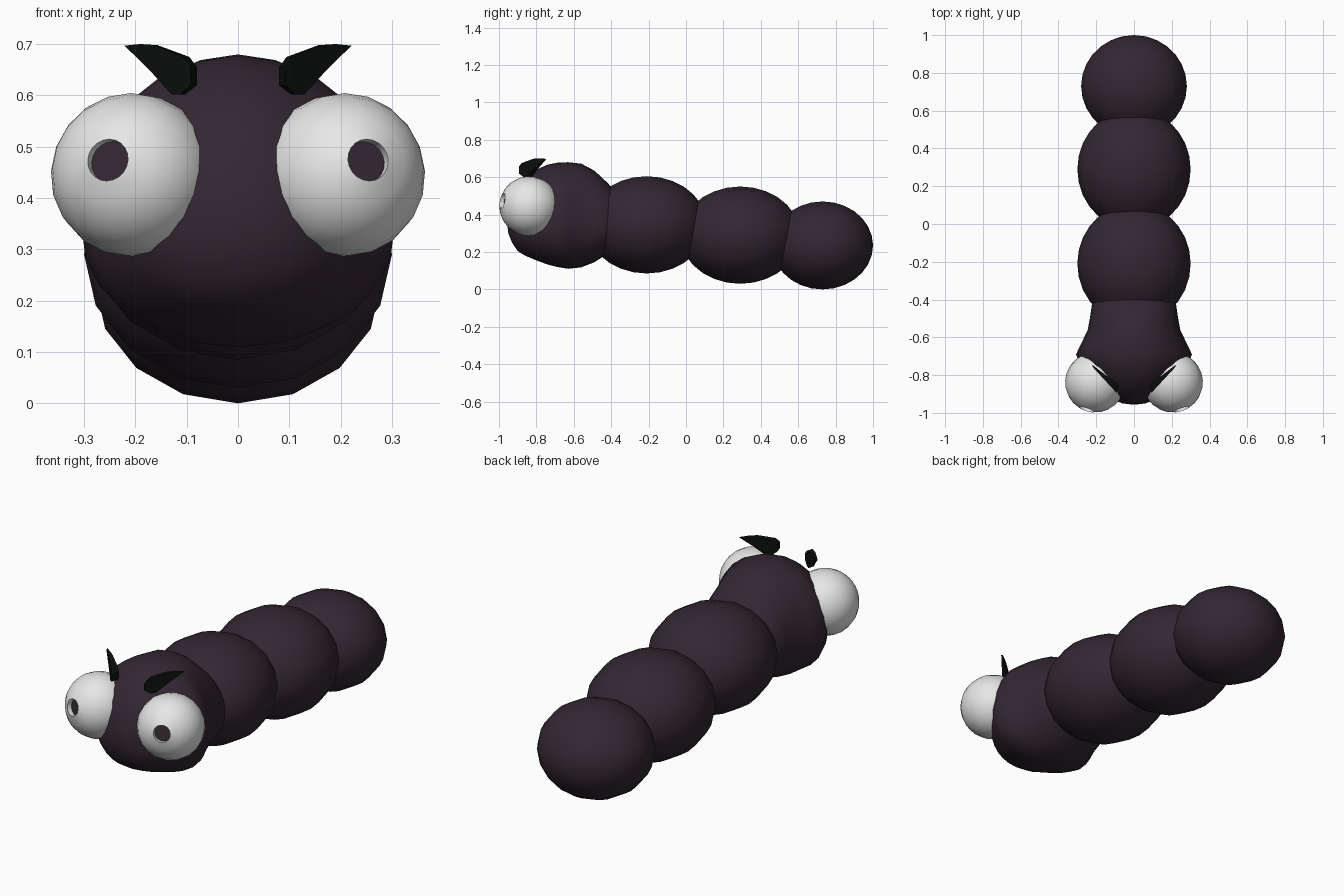
import bpy, bmesh, math
from mathutils import Vector

if "Cube" in bpy.data.objects:
    bpy.data.objects.remove(bpy.data.objects["Cube"])


def material(name, rgb):
    m = bpy.data.materials.new(name)
    m.diffuse_color = (*rgb, 1)
    m.use_nodes = True
    m.node_tree.nodes["Principled BSDF"].inputs["Base Color"].default_value = m.diffuse_color
    return m


SKIN = material("dark_plum", (0.033, 0.020, 0.032))
WHITE = material("eye_white", (0.80, 0.80, 0.80))
BLACK = material("brow_black", (0.004, 0.005, 0.005))


def finish(name, bm, mats, angle=60):
    bmesh.ops.recalc_face_normals(bm, faces=bm.faces)
    me = bpy.data.meshes.new(name)
    bm.to_mesh(me)
    bm.free()
    ob = bpy.data.objects.new(name, me)
    bpy.context.collection.objects.link(ob)
    for m in mats:
        me.materials.append(m)
    bpy.ops.object.select_all(action='DESELECT')
    ob.select_set(True)
    bpy.context.view_layer.objects.active = ob
    bpy.ops.object.shade_smooth_by_angle(angle=math.radians(angle))
    return ob


def segment(name, y, z, rx, ry, rz):
    # Ellipsoid with its poles along the body
    bm = bmesh.new()
    bmesh.ops.create_uvsphere(bm, u_segments=16, v_segments=14, radius=1)
    for v in bm.verts:
        a, b, c = v.co
        v.co = (b * rx, y + c * ry, z + a * rz)
    finish(name, bm, [SKIN])


# Body segments, tail to neck
segment("tail_segment", 0.73, 0.235, 0.28, 0.27, 0.235)
segment("rear_segment", 0.29, 0.29, 0.30, 0.32, 0.26)
segment("front_segment", -0.21, 0.345, 0.30, 0.32, 0.26)

# Head: lofted rings (y, half width, top, bottom), flared at the eye rims
RINGS = [(-0.34, 0.15, 0.48, 0.25), (-0.42, 0.222, 0.57, 0.19),
         (-0.49, 0.232, 0.635, 0.145), (-0.56, 0.245, 0.672, 0.118),
         (-0.63, 0.278, 0.68, 0.11), (-0.69, 0.307, 0.677, 0.12),
         (-0.74, 0.287, 0.667, 0.133), (-0.80, 0.252, 0.64, 0.155),
         (-0.86, 0.205, 0.595, 0.18), (-0.90, 0.163, 0.55, 0.205),
         (-0.93, 0.115, 0.49, 0.25), (-0.95, 0.06, 0.42, 0.30)]
N, MID = 24, 0.36
bm = bmesh.new()
loops = []
for y, w, top, bot in RINGS:
    loop = []
    for i in range(N):
        a = 2 * math.pi * i / N
        c, s = math.cos(a), math.sin(a)
        e = 0.88 if s < 0 else 1.0
        x = math.copysign(abs(c) ** e, c) * w
        h = (top - MID) if s > 0 else (MID - bot)
        loop.append(bm.verts.new((x, y, MID + math.copysign(abs(s) ** e, s) * h)))
    loops.append(loop)
for p, q in zip(loops, loops[1:]):
    for i in range(N):
        j = (i + 1) % N
        bm.faces.new((p[i], p[j], q[j], q[i]))
bm.faces.new(loops[0])
nose = bm.verts.new((0, -0.957, MID))
for i in range(N):
    bm.faces.new((loops[-1][i], loops[-1][(i + 1) % N], nose))
finish("head", bm, [SKIN])

# Brow outline in x and z
BROW = [(0.22, 0.697), (0.19, 0.70), (0.16, 0.698), (0.10, 0.675), (0.086, 0.655),
        (0.086, 0.62), (0.108, 0.602), (0.125, 0.602), (0.17, 0.65)]

for side, label in ((-1, "right"), (1, "left")):
    # Eyeball with the pole along the gaze and a shallow sunken pupil
    gaze = Vector((side * 0.05, -0.148, 0.03)).normalized()
    bm = bmesh.new()
    bmesh.ops.create_uvsphere(bm, u_segments=20, v_segments=12, radius=0.16)
    cap = [f for f in bm.faces if f.calc_center_median().z > 0.155]
    ext = bmesh.ops.extrude_face_region(bm, geom=cap)
    bmesh.ops.delete(bm, geom=cap, context='FACES')
    for g in ext["geom"]:
        if isinstance(g, bmesh.types.BMVert):
            g.co.z = 0.130
        elif isinstance(g, bmesh.types.BMFace):
            g.material_index = 1
    rot = gaze.to_track_quat('Z', 'Y').to_matrix()
    bmesh.ops.transform(bm, matrix=rot.to_4x4(), verts=bm.verts)
    bmesh.ops.translate(bm, vec=(side * 0.205, -0.838, 0.445), verts=bm.verts)
    finish(label + "_eye", bm, [WHITE, SKIN], 40)

    # Eyebrow: slanted wedge thinning toward its outer tip
    bm = bmesh.new()
    faces = []
    for k in (-1, 1):
        vs = []
        for x, z in BROW:
            t = 0.004 + 0.016 * (0.22 - x) / 0.135
            y = -0.875 + (x - 0.085) * 0.92
            vs.append(bm.verts.new((side * (x + k * t * 0.3), y - k * t, z)))
        bm.faces.new(vs)
        faces.append(vs)
    a, b = faces
    for i in range(len(a)):
        j = (i + 1) % len(a)
        bm.faces.new((a[i], a[j], b[j], b[i]))
    finish(label + "_eyebrow", bm, [BLACK], 35)
